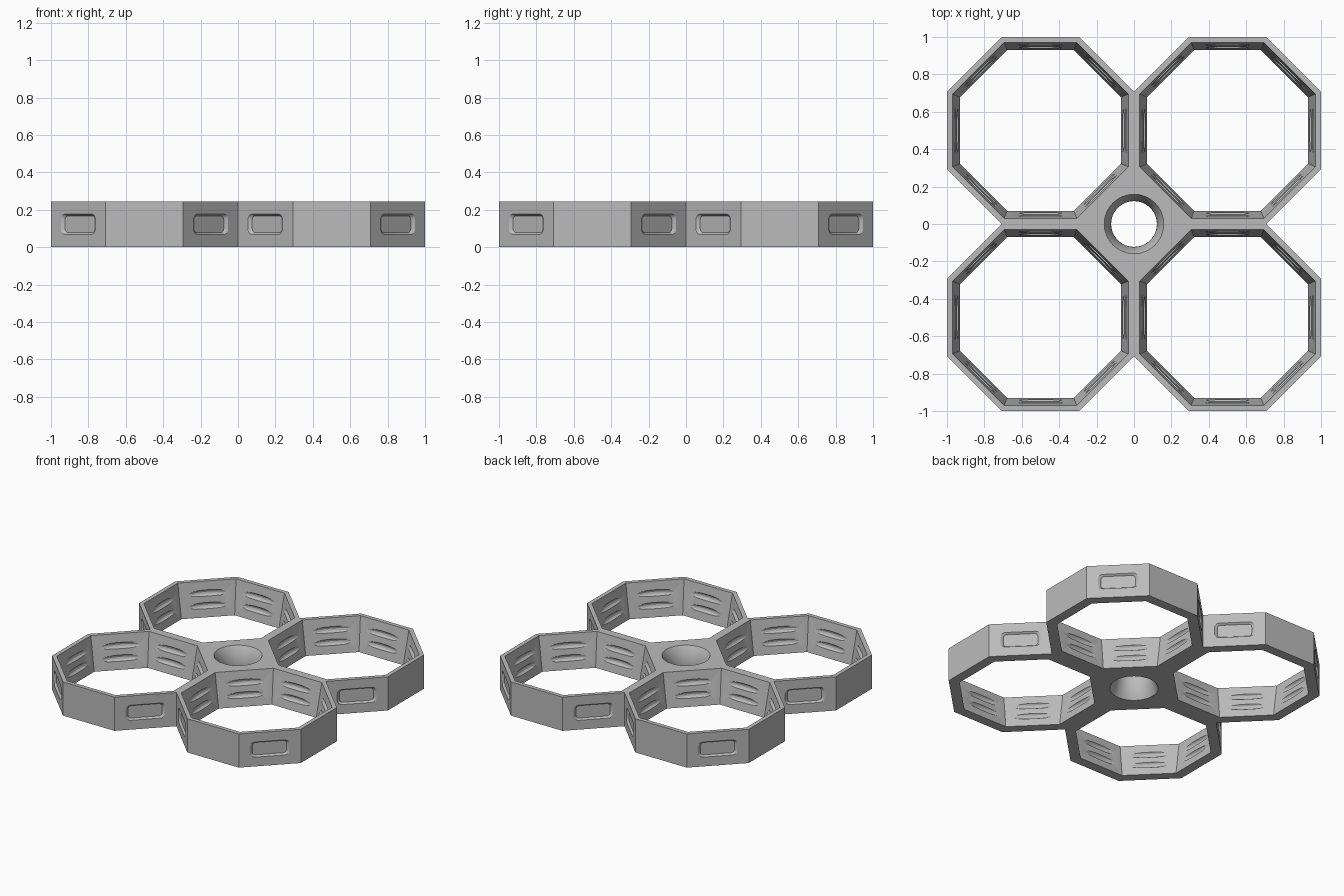
import bpy, bmesh, math
from mathutils import Matrix, Vector

if "Cube" in bpy.data.objects:
    bpy.data.objects.remove(bpy.data.objects["Cube"])

H = 0.245                      # frame height
T = math.tan(math.pi / 8)

grey = bpy.data.materials.new("plain grey")
grey.diffuse_color = (0.5, 0.5, 0.5, 1)
grey.use_nodes = True
grey.node_tree.nodes["Principled BSDF"].inputs["Base Color"].default_value = grey.diffuse_color


def loft(name, rings, closed=False, matrix=Matrix()):
    """Skin a list of point rings; cap the ends unless closed into a torus."""
    bm = bmesh.new()
    vs = [[bm.verts.new(p) for p in r] for r in rings]
    n = len(rings[0])
    pairs = list(zip(vs, vs[1:])) + ([(vs[-1], vs[0])] if closed else [])
    for a, b in pairs:
        for i in range(n):
            j = (i + 1) % n
            bm.faces.new((a[i], a[j], b[j], b[i]))
    if not closed:
        bm.faces.new(vs[0][::-1])
        bm.faces.new(vs[-1])
    bmesh.ops.recalc_face_normals(bm, faces=bm.faces)
    bm.transform(matrix)
    me = bpy.data.meshes.new(name)
    bm.to_mesh(me)
    bm.free()
    ob = bpy.data.objects.new(name, me)
    bpy.context.collection.objects.link(ob)
    return ob


def cut(target, cutter):
    """Subtract the cutter, bake the result and remove the cutter."""
    cutter.hide_render = True
    mod = target.modifiers.new("cut", 'BOOLEAN')
    mod.operation = 'DIFFERENCE'
    mod.solver = 'EXACT'
    mod.object = cutter
    dg = bpy.context.evaluated_depsgraph_get()
    me = bpy.data.meshes.new_from_object(target.evaluated_get(dg))
    target.modifiers.clear()
    target.data = me
    bpy.data.objects.remove(cutter)


def circle(r, z, n, phase=0.0):
    return [(r * math.cos(2 * math.pi * i / n + phase),
             r * math.sin(2 * math.pi * i / n + phase), z) for i in range(n)]


def octagon(apothem, z):
    return circle(apothem / math.cos(math.pi / 8), z, 8, math.pi / 8)


def rounded_rect(hx, hy, r, z, steps=5):
    pts = []
    for k, (sx, sy) in enumerate([(1, 1), (-1, 1), (-1, -1), (1, -1)]):
        for s in range(steps):
            a = math.pi / 2 * (k + s / (steps - 1))
            pts.append((sx * (hx - r) + r * math.cos(a),
                        sy * (hy - r) + r * math.sin(a), z))
    return pts


# Solid frame: four octagons side by side with the gap between them filled
lo, hi = 0.5 - 0.5 * T, 0.5 + 0.5 * T
quarter = [(0, hi), (lo, 1), (hi, 1), (1, hi), (1, lo), (hi, 0)]
outline = []
for q in range(4):
    rot = Matrix.Rotation(-q * math.pi / 2, 3, 'Z')
    pts = [rot @ Vector((x, y, 0)) for x, y in quarter]
    outline += pts[:-1]        # last point is the next quarter's first
frame = loft("rotor_guard_frame",
             [[(p.x, p.y, z) for p in outline] for z in (0, H)])


def wall(z):
    """Inner apothem of a duct: wide at the top, narrow at the bottom."""
    return 0.43 + 0.04 * z / H


for sx in (-1, 1):
    for sy in (-1, 1):
        centre = Matrix.Translation((sx * 0.5, sy * 0.5, 0))
        # Tapered octagonal duct
        cut(frame, loft("duct_cutter", [octagon(wall(z), z) for z in (-0.05, H + 0.05)],
                        matrix=centre))
        # Lens shaped grooves where a round ring bites into the flat walls
        for z in (0.08, 0.165):
            major, minor = wall(z) - 0.006, 0.023
            rings = [circle(major + minor * math.cos(a), z + minor * math.sin(a), 96)
                     for a in [2 * math.pi * k / 12 for k in range(12)]]
            cut(frame, loft("groove_cutter", rings, closed=True, matrix=centre))
        # Bevelled pockets on the outward diagonal walls
        for k in range(4):
            a = math.pi / 4 + k * math.pi / 2
            d = Vector((math.cos(a), math.sin(a), 0))
            if d.x * sx < 0 and d.y * sy < 0:
                continue       # this wall faces the hub
            basis = Matrix(((-d.y, 0, d.x, 0), (d.x, 0, d.y, 0),
                            (0, 1, 0, H / 2), (0, 0, 0, 1)))
            rings = [rounded_rect(0.114, 0.045, 0.022, 0.486),
                     rounded_rect(0.120, 0.049, 0.026, 0.493),
                     rounded_rect(0.132, 0.055, 0.032, 0.5),
                     rounded_rect(0.132, 0.055, 0.032, 0.52)]
            cut(frame, loft("pocket_cutter", rings, matrix=centre @ basis))

# Waisted round hole through the hub
levels = [-0.02 + (H + 0.04) * i / 14 for i in range(15)]
cut(frame, loft("hub_cutter",
                [circle(0.122 + 0.037 * ((z - H / 2) / (H / 2)) ** 2, z, 64)
                 for z in levels]))

# Finish
frame.data.materials.clear()
frame.data.materials.append(grey)
for p in frame.data.polygons:
    p.material_index = 0
bpy.context.view_layer.objects.active = frame
frame.select_set(True)
bpy.ops.object.shade_smooth_by_angle(angle=math.radians(25))
